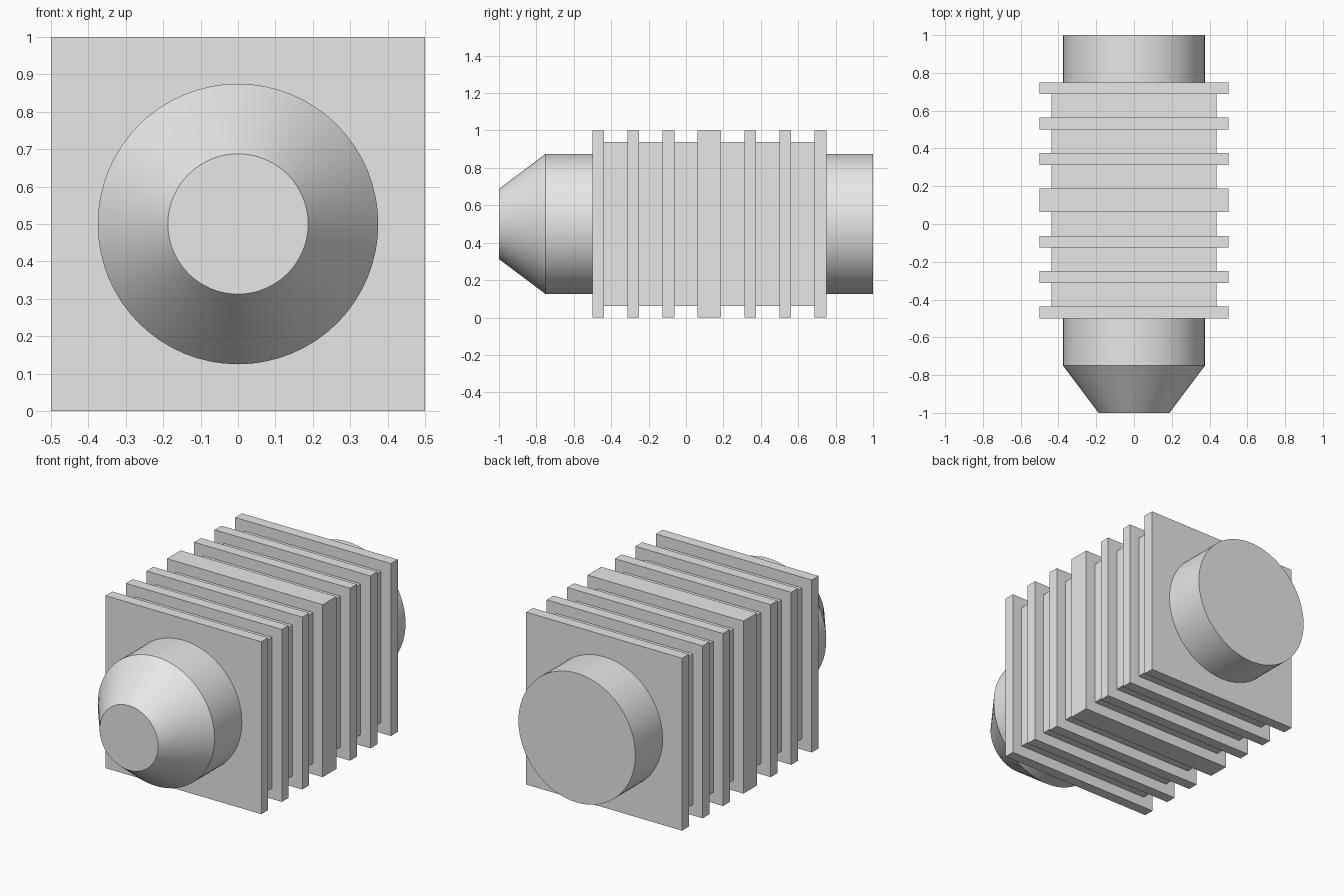
import bpy
import bmesh
import math
from mathutils import Matrix

if "Cube" in bpy.data.objects:
    bpy.data.objects.remove(bpy.data.objects["Cube"], do_unlink=True)

grey = bpy.data.materials.new("light grey")
grey.use_nodes = True
grey.diffuse_color = (0.8, 0.8, 0.8, 1)
grey.node_tree.nodes["Principled BSDF"].inputs["Base Color"].default_value = (0.8, 0.8, 0.8, 1)

CENTRE_Z = 0.5


def add_object(name, bm):
    bmesh.ops.recalc_face_normals(bm, faces=bm.faces)
    mesh = bpy.data.meshes.new(name)
    bm.to_mesh(mesh)
    bm.free()
    mesh.materials.append(grey)
    obj = bpy.data.objects.new(name, mesh)
    bpy.context.collection.objects.link(obj)
    return obj


def block(name, width, y0, y1):
    """Square block of the given width spanning y0 to y1."""
    bm = bmesh.new()
    bmesh.ops.create_cube(bm, size=1)
    bmesh.ops.scale(bm, vec=(width, y1 - y0, width), verts=bm.verts)
    bmesh.ops.translate(bm, vec=(0, (y0 + y1) / 2, CENTRE_Z), verts=bm.verts)
    return add_object(name, bm)


def turned(name, profile, sides=64):
    """Solid of revolution about the y axis from (y, radius) points."""
    bm = bmesh.new()
    rings = []
    for y, radius in profile:
        ring = bmesh.ops.create_circle(
            bm, segments=sides, radius=radius,
            matrix=Matrix.Translation((0, y, CENTRE_Z)) @ Matrix.Rotation(math.pi / 2, 4, "X"))
        rings.append(ring["verts"])
    for a, b in zip(rings, rings[1:]):
        for i in range(sides):
            j = (i + 1) % sides
            bm.faces.new((a[i], a[j], b[j], b[i]))
    bm.faces.new(rings[0])
    bm.faces.new(rings[-1])
    obj = add_object(name, bm)
    bpy.ops.object.select_all(action="DESELECT")
    obj.select_set(True)
    bpy.context.view_layer.objects.active = obj
    bpy.ops.object.shade_smooth_by_angle(angle=math.radians(30))
    return obj


# Square core between the end fins
block("core", 0.875, -0.47, 0.72)

# Thin fins, mirrored about the thick middle fin
MIDDLE_Y = 0.125
block("middle_fin", 1, MIDDLE_Y - 0.0625, MIDDLE_Y + 0.0625)
for i in range(3):
    inner = 0.1875 * (i + 1)
    block(f"front_fin_{i + 1}", 1, MIDDLE_Y - inner - 0.0625, MIDDLE_Y - inner)
    block(f"back_fin_{i + 1}", 1, MIDDLE_Y + inner, MIDDLE_Y + inner + 0.0625)

# Tapered nose and plain rear drum
turned("nose", [(-1, 0.1875), (-0.75, 0.375), (-0.47, 0.375)])
turned("rear_drum", [(0.72, 0.375), (1, 0.375)])
